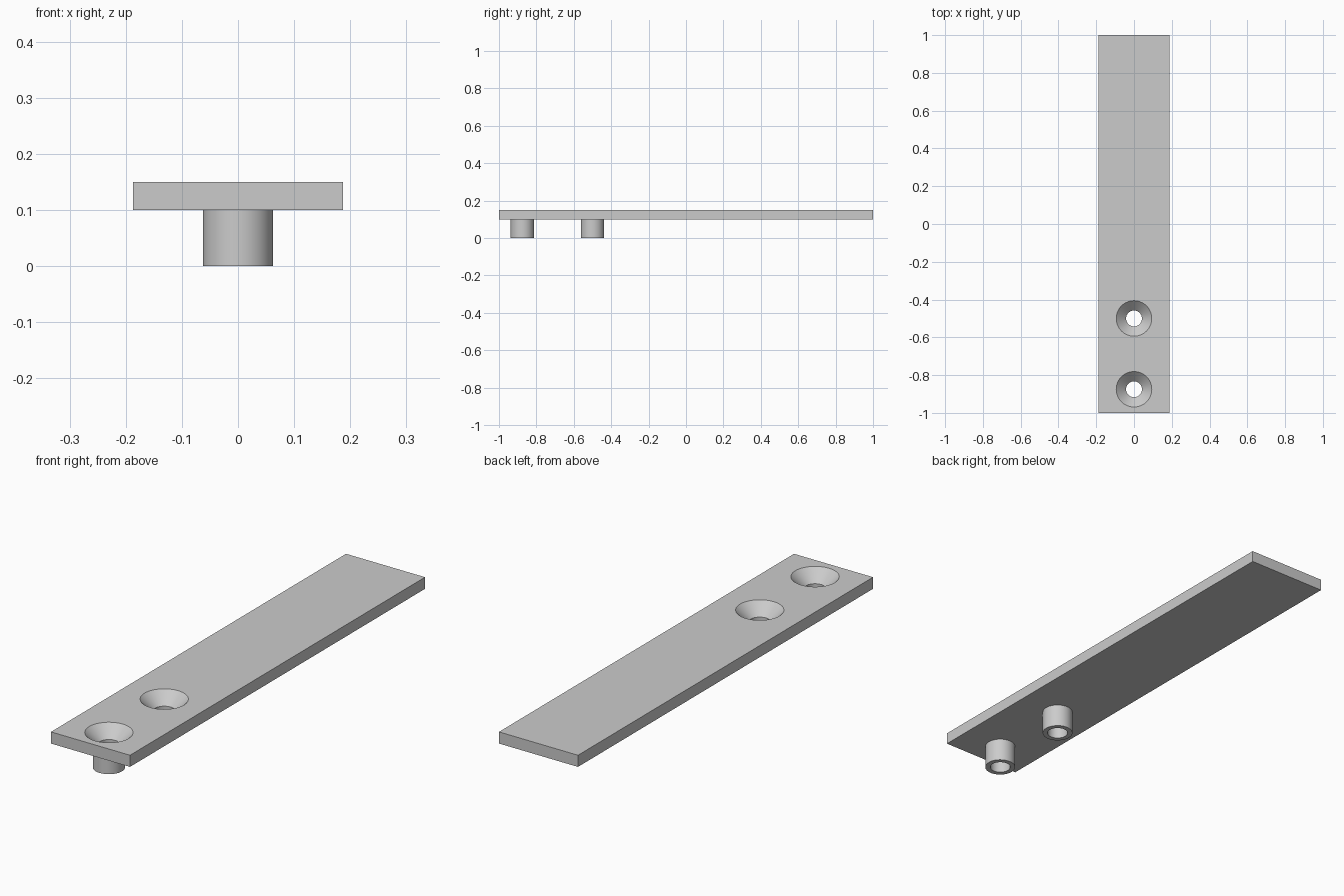
import bpy, bmesh, math
from mathutils import Matrix, Vector

cube = bpy.data.objects.get("Cube")
if cube:
    bpy.data.objects.remove(cube, do_unlink=True)

WIDTH, LENGTH = 0.375, 2.0
BOTTOM, TOP = 0.10, 0.15
HOLES_Y = {"front": -0.875, "rear": -0.5}
BORE, POST, SINK = 0.042, 0.0625, 0.094
SEGMENTS = 64

grey = bpy.data.materials.new("light_grey")
grey.use_nodes = True
colour = (0.6, 0.6, 0.6, 1)
grey.diffuse_color = colour
grey.node_tree.nodes["Principled BSDF"].inputs["Base Color"].default_value = colour


def finish(bm, name):
    bmesh.ops.remove_doubles(bm, verts=bm.verts, dist=1e-5)
    bmesh.ops.recalc_face_normals(bm, faces=bm.faces)
    mesh = bpy.data.meshes.new(name)
    bm.to_mesh(mesh)
    bm.free()
    mesh.materials.append(grey)
    obj = bpy.data.objects.new(name, mesh)
    bpy.context.collection.objects.link(obj)
    return obj


def revolve(name, profile, y):
    """Spin a (radius, z) profile about a vertical axis at the given y."""
    bm = bmesh.new()
    verts = [bm.verts.new((r, y, z)) for r, z in profile]
    edges = [bm.edges.new(pair) for pair in zip(verts, verts[1:])]
    bmesh.ops.spin(bm, geom=verts + edges, cent=(0, y, 0), axis=(0, 0, 1),
                   angle=math.tau, steps=SEGMENTS, use_merge=True)
    return finish(bm, name)


def smooth(obj):
    bpy.ops.object.select_all(action="DESELECT")
    obj.select_set(True)
    bpy.context.view_layer.objects.active = obj
    bpy.ops.object.shade_smooth_by_angle(angle=math.radians(30))


# Flat bar
bm = bmesh.new()
bmesh.ops.create_cube(bm, size=1, matrix=Matrix.Translation((0, 0, (BOTTOM + TOP) / 2))
                      @ Matrix.Diagonal(Vector((WIDTH, LENGTH, TOP - BOTTOM, 1))))
bar = finish(bm, "bar")

# Countersunk holes, cut through the bar with a cone that runs past its top
lip = 0.02
flare = SINK + lip * (SINK - BORE) / (TOP - BOTTOM)
for y in HOLES_Y.values():
    cutter = revolve("hole_cutter", [(0, BOTTOM - lip), (BORE, BOTTOM - lip), (BORE, BOTTOM),
                                     (flare, TOP + lip), (0, TOP + lip)], y)
    cutter.hide_render = True
    cut = bar.modifiers.new("hole", "BOOLEAN")
    cut.operation = "DIFFERENCE"
    cut.solver = "EXACT"
    cut.object = cutter
    bpy.context.view_layer.objects.active = bar
    bpy.ops.object.modifier_apply(modifier=cut.name)
    bpy.data.objects.remove(cutter, do_unlink=True)
smooth(bar)

# Hollow posts under the holes, open where they join the bar
for place, y in HOLES_Y.items():
    smooth(revolve(place + "_post", [(POST, BOTTOM), (POST, 0), (BORE, 0), (BORE, BOTTOM)], y))
